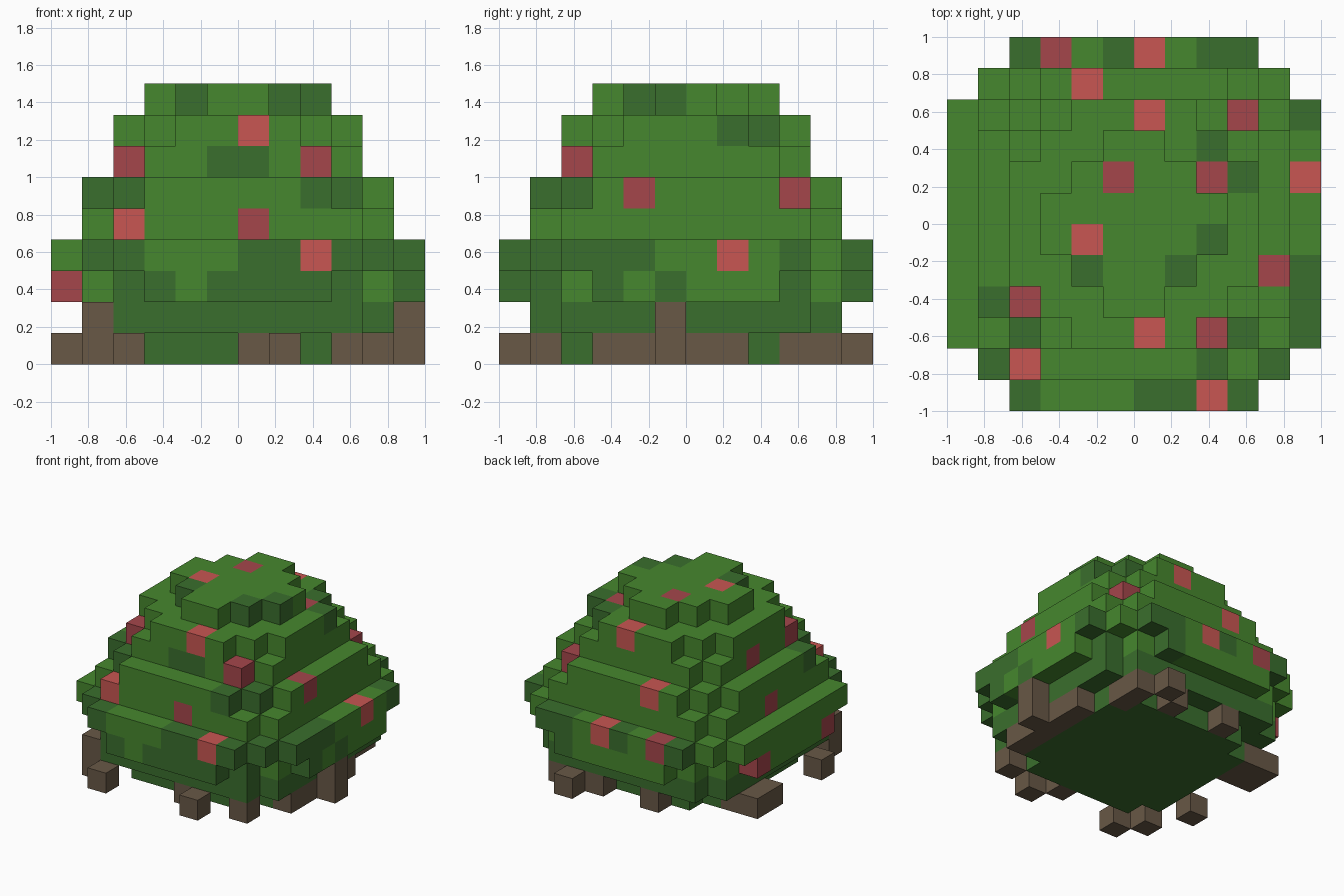
import bpy, bmesh
from mathutils import Vector

if "Cube" in bpy.data.objects:
    bpy.data.objects.remove(bpy.data.objects["Cube"])

U = 1 / 6  # size of one cube


def material(name, r, g, b):
    lin = [((c / 255 + 0.055) / 1.055) ** 2.4 for c in (r, g, b)]
    m = bpy.data.materials.new(name)
    m.diffuse_color = (*lin, 1)
    m.use_nodes = True
    m.node_tree.nodes["Principled BSDF"].inputs["Base Color"].default_value = m.diffuse_color
    return m


MATS = {
    "leaf": material("leaf_green", 70, 135, 46),
    "dark": material("dark_leaf_green", 58, 110, 45),
    "light_red": material("light_red", 200, 86, 82),
    "deep_red": material("deep_red", 165, 70, 75),
    "root": material("root_brown", 104, 88, 70),
}

# Half width of each row, counted outward from the middle, for each layer
LAYERS = [
    (4, 4, 4, 3),
    (5, 5, 5, 5, 4),
    (6, 6, 6, 5, 4, 3),
    (6, 6, 6, 6, 5, 4),
    (5, 5, 5, 5, 4),
    (5, 5, 5, 4, 3),
    (4, 4, 4, 3),
    (4, 4, 3, 2),
    (3, 2, 1),
]

# Leaf dome: lowest two layers are dark
cells = {}
for z, rows in enumerate(LAYERS):
    for row, half in enumerate(rows):
        for y in (row, -row - 1):
            for x in range(-half, half):
                cells[x, y, z] = "dark" if z < 2 else "leaf"

# Dark leaf patches by layer
SHADE = {
    2: [(-4, -5), (-3, -6), (-1, -6), (0, -6), (1, -6), (3, -5), (5, -3),
        (2, -6), (5, -1), (4, 3), (2, 5)],
    3: [(-5, -5), (-4, -6), (0, -6), (1, -6), (3, -6), (4, -5), (5, -4), (5, -3),
        (5, -2), (3, 5), (2, 5), (5, 3), (-4, 5), (-1, 5)],
    5: [(-5, -3), (-4, -4), (2, -5), (3, -4)],
    6: [(-1, -4), (0, -4)],
    7: [(3, 1), (2, 2)],
    8: [(-2, -2), (1, -2), (2, -1)],
}
for z, spots in SHADE.items():
    for x, y in spots:
        cells[x, y, z] = "dark"

# Blossoms set into the dome
BLOSSOMS = {
    "light_red": [(0, -4, 7), (-4, -5, 4), (2, -6, 3), (5, 1, 3), (0, 5, 3),
                  (-2, 4, 5), (0, 3, 7), (-2, -1, 8)],
    "deep_red": [(-4, -3, 6), (2, -4, 6), (0, -5, 4), (4, -2, 5), (3, 3, 5),
                 (-3, 5, 3), (-1, 1, 8), (2, 1, 7), (-4, 0, 6), (-5, 0, 4),
                 (-6, -3, 2), (-6, 2, 2)],
}
for kind, spots in BLOSSOMS.items():
    for c in spots:
        cells[c] = kind

# Roots around the base: x range, y range, height
ROOTS = [
    ((-4, -3), (-6, -5), 1), ((-5, -4), (-5, -4), 2), ((0, 1), (-5, -4), 1),
    ((1, 2), (-6, -5), 1), ((3, 4), (-5, -4), 1), ((4, 5), (-3, 2), 1),
    ((5, 6), (-1, 0), 2), ((3, 4), (3, 5), 1), ((2, 3), (5, 6), 1),
    ((1, 2), (4, 5), 1), ((-2, -1), (4, 5), 1), ((-6, -4), (1, 3), 1),
    ((-6, -5), (-3, -2), 1),
]
for xr, yr, h in ROOTS:
    for x in range(*xr):
        for y in range(*yr):
            for z in range(h):
                if (x, y, z) not in cells:
                    cells[x, y, z] = "root"


def build(name, kinds):
    """Make one object from the outer cube faces of the given kinds."""
    bm = bmesh.new()
    for c, kind in cells.items():
        if kind not in kinds:
            continue
        mid = Vector(c) + Vector((0.5, 0.5, 0.5))
        for axis in range(3):
            for s in (-1, 1):
                n = Vector((0, 0, 0))
                n[axis] = s
                if tuple(int(a + b) for a, b in zip(c, n)) in cells:
                    continue
                u = Vector((0, 0, 0))
                u[(axis + 1) % 3] = 0.5
                v = n.cross(u)
                corners = [mid + n * 0.5 + d for d in (-u - v, u - v, u + v, v - u)]
                f = bm.faces.new([bm.verts.new(p * U) for p in corners])
                f.material_index = kinds.index(kind)
    bmesh.ops.remove_doubles(bm, verts=bm.verts[:], dist=1e-4)
    me = bpy.data.meshes.new(name)
    bm.to_mesh(me)
    bm.free()
    for k in kinds:
        me.materials.append(MATS[k])
    bpy.context.collection.objects.link(bpy.data.objects.new(name, me))


build("bush_leaves", ["leaf", "dark"])
build("blossoms", ["light_red", "deep_red"])
build("roots", ["root"])
